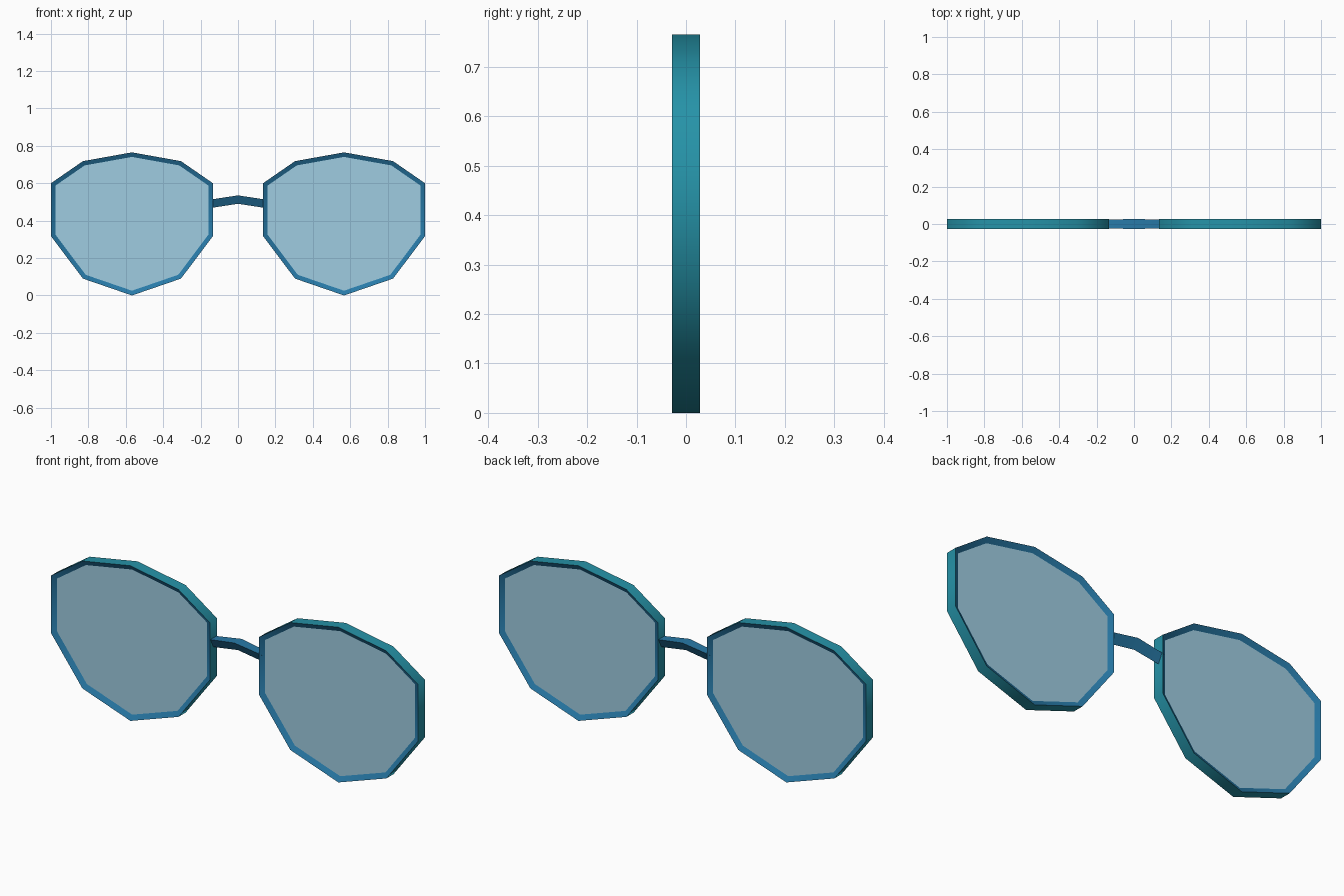
import bpy, bmesh, math
from mathutils import Vector

if "Cube" in bpy.data.objects:
    bpy.data.objects.remove(bpy.data.objects["Cube"])


def material(name, rgb):
    m = bpy.data.materials.new(name)
    m.diffuse_color = (*rgb, 1.0)
    m.use_nodes = True
    m.node_tree.nodes["Principled BSDF"].inputs["Base Color"].default_value = m.diffuse_color
    return m


TEAL = material("teal", (0.019, 0.292, 0.392))
BLUE = material("blue", (0.021, 0.195, 0.392))
LENS = material("pale_lens_blue", (0.345, 0.606, 0.753))

# Right half of one lens outline (x from lens centre, z), mirrored to ten corners
CX = 0.567
half = [(0, 0.0), (0.262, 0.09), (0.433, 0.317), (0.433, 0.60), (0.262, 0.718), (0, 0.765)]
OUTLINE = [Vector(p) for p in half + [(-x, z) for x, z in half[-2:0:-1]]]
DEPTH, APEX, LENS_HALF = 0.028, 0.048, 0.014


def inset(points, d):
    """Offset a counter-clockwise polygon inwards by d with mitred corners."""
    out = []
    n = len(points)
    for i, p in enumerate(points):
        a = (p - points[i - 1]).normalized()
        b = (points[(i + 1) % n] - p).normalized()
        na, nb = Vector((-a.y, a.x)), Vector((-b.y, b.x))
        out.append(p + (na + nb) * d / (1 + na.dot(nb)))
    return out


def finish(name, bm, mats):
    bmesh.ops.recalc_face_normals(bm, faces=bm.faces)
    me = bpy.data.meshes.new(name)
    bm.to_mesh(me)
    bm.free()
    for m in mats:
        me.materials.append(m)
    ob = bpy.data.objects.new(name, me)
    bpy.context.collection.objects.link(ob)
    bpy.ops.object.select_all(action='DESELECT')
    ob.select_set(True)
    bpy.context.view_layer.objects.active = ob
    bpy.ops.object.shade_smooth_by_angle(angle=math.radians(60))


def rim(name, cx):
    # Triangular tube: flat teal outer band, blue faces sloping in to the lens
    bm = bmesh.new()
    section = [(0, -DEPTH), (APEX, 0), (0, DEPTH)]
    loops = [[bm.verts.new((cx + p.x, y, p.y)) for p in inset(OUTLINE, d)] for d, y in section]
    n = len(OUTLINE)
    for k in range(3):
        a, b = loops[k], loops[(k + 1) % 3]
        for i in range(n):
            j = (i + 1) % n
            f = bm.faces.new((a[i], a[j], b[j], b[i]))
            f.material_index = 0 if k == 2 else 1
    finish(name, bm, [TEAL, BLUE])


def lens(name, cx):
    # Solid pane whose edge sits inside the rim
    bm = bmesh.new()
    pts = inset(OUTLINE, 0.018)
    front, back = [[bm.verts.new((cx + p.x, y, p.y)) for p in pts] for y in (-LENS_HALF, LENS_HALF)]
    bm.faces.new(front)
    bm.faces.new(back)
    for i in range(len(pts)):
        j = (i + 1) % len(pts)
        bm.faces.new((front[i], front[j], back[j], back[i]))
    finish(name, bm, [LENS])


for side, s in (("left", -1), ("right", 1)):
    rim(side + "_rim", s * CX)
    lens(side + "_lens", s * CX)

# Bridge: triangular bar, flat on top, arched in the middle
bm = bmesh.new()
rings = []
for x, top, w in ((-0.145, 0.513, 0.023), (0, 0.535, 0.027), (0.145, 0.513, 0.023)):
    rings.append([bm.verts.new(v) for v in ((x, -w, top), (x, w, top), (x, 0, top - 0.045))])
for a, b in zip(rings, rings[1:]):
    for i in range(3):
        j = (i + 1) % 3
        bm.faces.new((a[i], a[j], b[j], b[i]))
bm.faces.new(rings[0])
bm.faces.new(rings[-1])
finish("bridge", bm, [BLUE])
